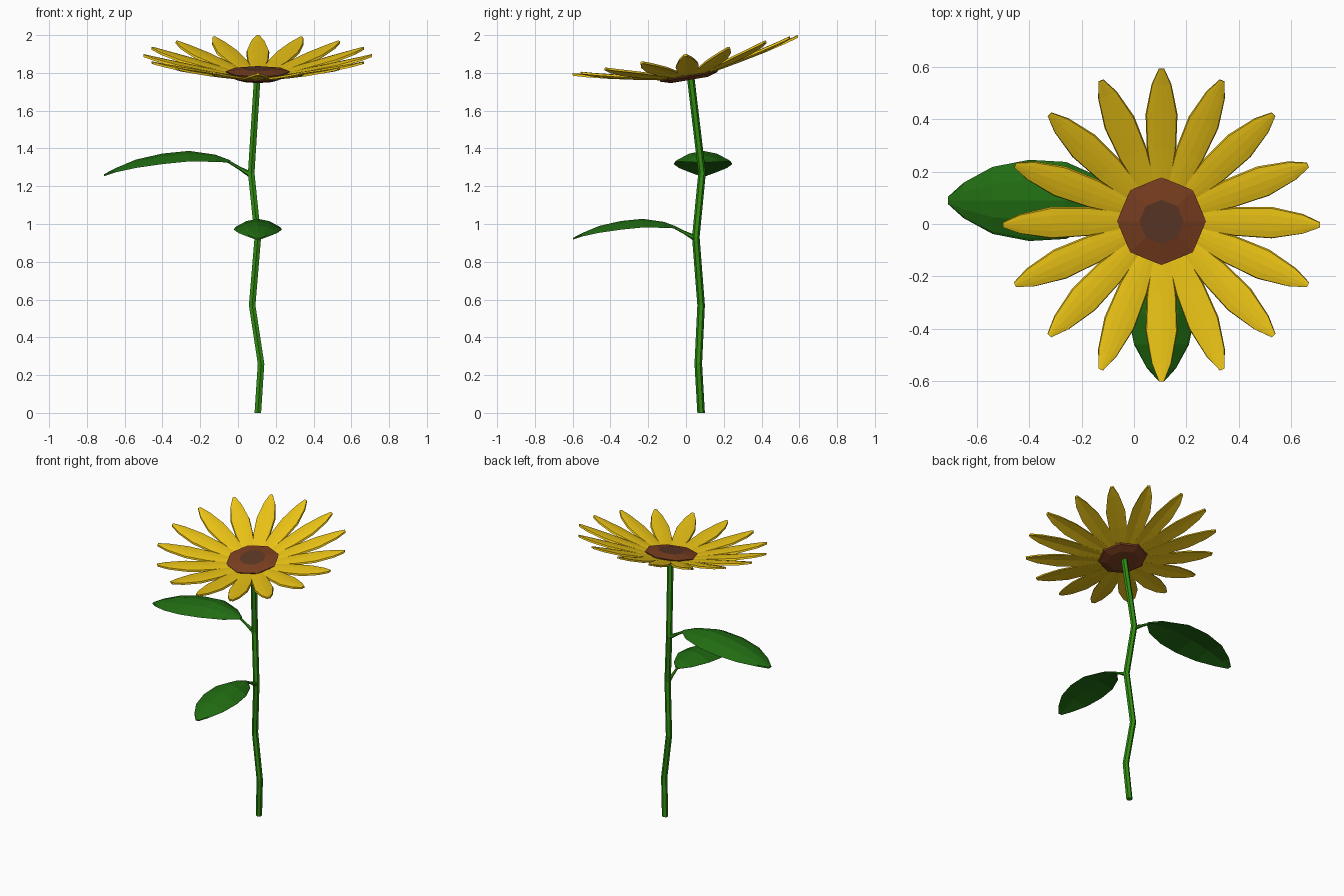
import bpy, bmesh
from math import sin, cos, pi, radians
from mathutils import Matrix, Vector

if "Cube" in bpy.data.objects:
    bpy.data.objects.remove(bpy.data.objects["Cube"])


def material(name, rgb):
    m = bpy.data.materials.new(name)
    m.diffuse_color = (*rgb, 1)
    m.use_nodes = True
    m.node_tree.nodes["Principled BSDF"].inputs["Base Color"].default_value = m.diffuse_color
    return m


stem_green = material("stem_green", (0.03, 0.27, 0.006))
leaf_green = material("leaf_green", (0.015, 0.15, 0.006))
yellow = material("petal_yellow", (0.85, 0.56, 0.008))
brown = material("seed_brown", (0.20, 0.05, 0.015))
dark_brown = material("seed_dark_brown", (0.11, 0.04, 0.02))


def make(name, bm, mats):
    bmesh.ops.recalc_face_normals(bm, faces=bm.faces)
    me = bpy.data.meshes.new(name)
    bm.to_mesh(me)
    bm.free()
    for m in mats:
        me.materials.append(m)
    ob = bpy.data.objects.new(name, me)
    bpy.context.collection.objects.link(ob)


def loft(bm, rings):
    """Skin a list of equal point rings and cap both ends."""
    vs = [[bm.verts.new(p) for p in r] for r in rings]
    n = len(vs[0])
    for a, b in zip(vs, vs[1:]):
        for i in range(n):
            j = (i + 1) % n
            bm.faces.new((a[i], a[j], b[j], b[i]))
    bm.faces.new(vs[0])
    bm.faces.new(vs[-1])


def tube(bm, path, radii, rot):
    rings = []
    for p, r in zip(path, radii):
        rings.append([Vector(p) + rot @ Vector((r * cos(pi / 6 + k * pi / 3),
                      r * sin(pi / 6 + k * pi / 3), 0)) for k in range(6)])
    loft(bm, rings)


def blade(bm, stations, matrix, thick, hollow):
    """Arched leaf shape along +x; stations are (x, half width, mid z, edge z)."""
    rings = []
    for x, w, zm, ze in stations:
        zh = ze + 0.7 * (zm - ze)
        zb = ze + hollow * (zm - ze) - thick
        t = w * 0.93
        sec = [(-t, ze), (-w / 2, zh), (0, zm), (w / 2, zh), (t, ze),
               (w, ze - thick), (0, zb), (-w, ze - thick)]
        rings.append([matrix @ Vector((x, y, z)) for y, z in sec])
    loft(bm, rings)


# Kinked six-sided stem
path = [(0.105, 0.08, 0), (0.122, 0.065, 0.26), (0.075, 0.08, 0.57),
        (0.105, 0.052, 0.93), (0.07, 0.085, 1.27), (0.102, 0.025, 1.775)]
bm = bmesh.new()
tube(bm, path, [0.02] * 6, Matrix.Identity(3))
make("stem", bm, [stem_green])

# Two leaves with short stalks
leaf = [(0, 0.012, 0.004, 0), (0.08, 0.085, 0.034, 0.004), (0.22, 0.147, 0.054, 0.006),
        (0.36, 0.155, 0.040, -0.008), (0.50, 0.128, 0.008, -0.028),
        (0.61, 0.068, -0.038, -0.052), (0.67, 0.014, -0.070, -0.072)]
for name, base, angle, size, root in (
        ("upper_leaf", (-0.04, 0.09, 1.333), pi, 1.0, (0.068, 0.086, 1.26)),
        ("lower_leaf", (0.105, -0.05, 0.983), -pi / 2, 0.82, (0.105, 0.05, 0.925))):
    m = Matrix.Translation(base) @ Matrix.Rotation(angle, 4, 'Z') @ Matrix.Scale(size, 4)
    bm = bmesh.new()
    blade(bm, leaf, m, 0.008, 0.5)
    make(name, bm, [leaf_green])
    a, b = Vector(root), m @ Vector((0.015, 0, 0))
    rot = (b - a).to_track_quat('Z', 'Y').to_matrix()
    bm = bmesh.new()
    tube(bm, [a, a.lerp(b, 0.5), b], [0.016, 0.009, 0.007], rot)
    make(name + "_stalk", bm, [stem_green])

# Tilted flower head: sixteen petals
head = Matrix.Translation((0.105, 0.012, 1.80)) @ Matrix.Rotation(radians(9.6), 4, 'X')
petal = [(0.14, 0.034, -0.002, -0.004), (0.28, 0.056, 0.026, 0.022),
         (0.42, 0.061, 0.057, 0.051), (0.54, 0.038, 0.084, 0.080),
         (0.605, 0.010, 0.101, 0.099)]
bm = bmesh.new()
for k in range(16):
    blade(bm, petal, head @ Matrix.Rotation(k * pi / 8, 4, 'Z'), 0.012, 1.0)
make("petals", bm, [yellow])

# Eight-sided seed disc with a darker middle
bm = bmesh.new()
profile = [(0.10, -0.038), (0.152, -0.022), (0.17, 0.008), (0.085, 0.022)]
loft(bm, [[head @ Vector((r * cos(k * pi / 4), r * sin(k * pi / 4), z))
           for k in range(8)] for r, z in profile])
bm.faces.ensure_lookup_table()
bm.faces[-1].material_index = 1
make("seed_disc", bm, [brown, dark_brown])
